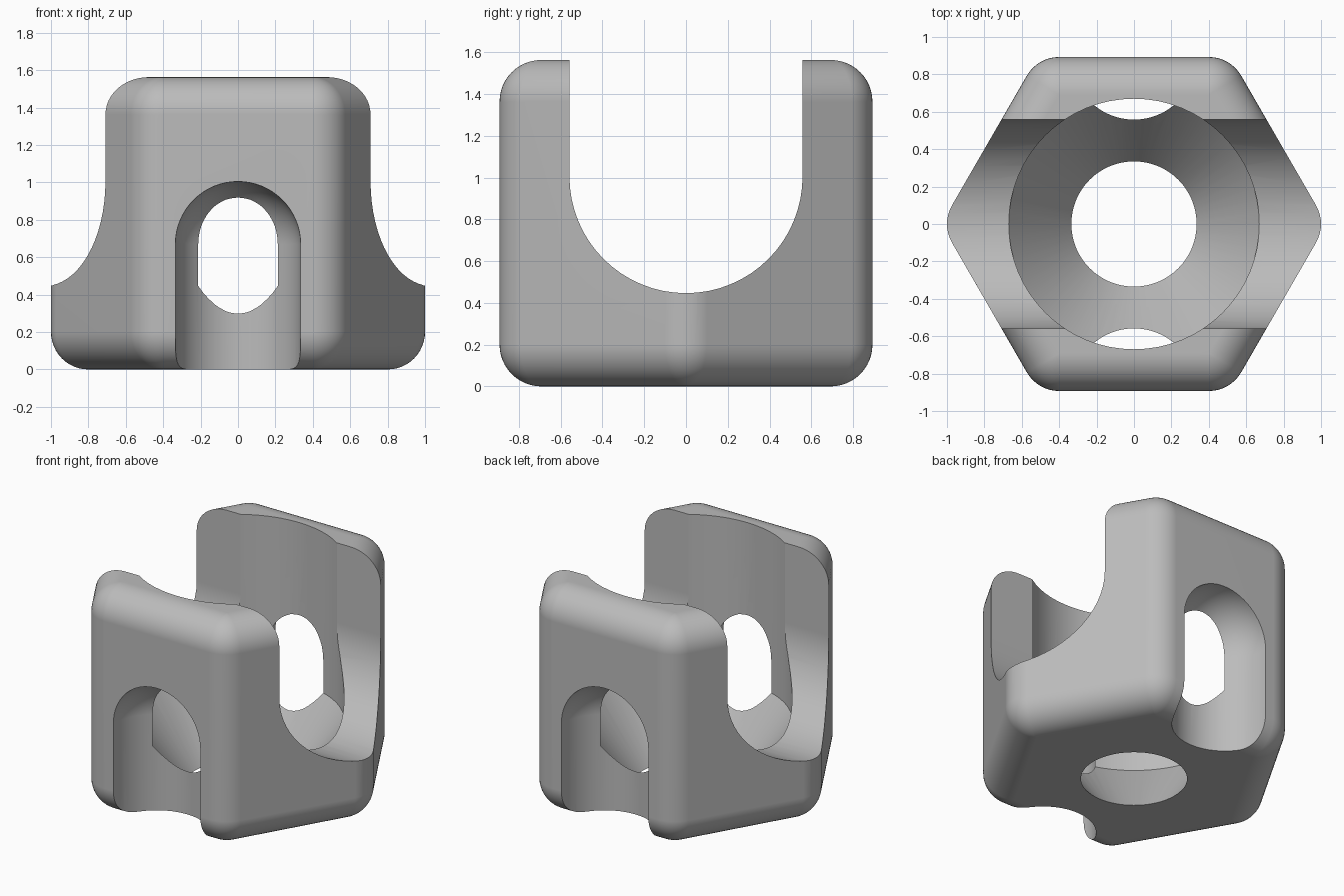
import bpy, bmesh, math
from mathutils import Matrix, Vector

if "Cube" in bpy.data.objects:
    bpy.data.objects.remove(bpy.data.objects["Cube"], do_unlink=True)

F = 0.893            # half width across the flats
HEIGHT = 1.75 * F
FILLET = 0.2
HOLE_R = 0.375 * F   # floor hole and side slots
BORE_R = 0.75 * F
SADDLE_R = 0.625 * F
FLOOR = 0.5 * F      # lowest point of the saddle, top of the cone

grey = bpy.data.materials.new("plain_grey")
grey.use_nodes = True
colour = (0.5, 0.5, 0.5, 1)
grey.diffuse_color = colour
grey.node_tree.nodes["Principled BSDF"].inputs["Base Color"].default_value = colour


def make_object(name, bm):
    bmesh.ops.recalc_face_normals(bm, faces=bm.faces)
    mesh = bpy.data.meshes.new(name)
    bm.to_mesh(mesh)
    bm.free()
    obj = bpy.data.objects.new(name, mesh)
    mesh.materials.append(grey)
    bpy.context.collection.objects.link(obj)
    return obj


def lathe(name, profile, y=0.0, steps=64):
    """Revolve (radius, z) points around a vertical axis at the given y."""
    bm = bmesh.new()
    verts = [bm.verts.new((r, 0, z)) for r, z in profile]
    edges = [bm.edges.new(pair) for pair in zip(verts, verts[1:])]
    bmesh.ops.spin(bm, geom=verts + edges, cent=(0, 0, 0), axis=(0, 0, 1),
                   angle=math.tau, steps=steps)
    bmesh.ops.remove_doubles(bm, verts=bm.verts, dist=1e-5)
    bmesh.ops.translate(bm, verts=bm.verts, vec=(0, y, 0))
    return make_object(name, bm)


# Filleted hexagonal block: hull around a sphere at each inset corner
bm = bmesh.new()
for i in range(6):
    a = math.radians(60 * i)
    for z in (FILLET, HEIGHT - FILLET):
        spot = Vector((0.8 * math.cos(a), 0.8 * math.sin(a), z))
        bmesh.ops.create_uvsphere(bm, u_segments=48, v_segments=24, radius=FILLET,
                                  matrix=Matrix.Translation(spot))
hull = bmesh.ops.convex_hull(bm, input=bm.verts)
inside = {v for v in hull["geom_interior"] + hull["geom_unused"]
          if isinstance(v, bmesh.types.BMVert)}
bmesh.ops.delete(bm, geom=list(inside), context='VERTS')
bmesh.ops.dissolve_limit(bm, angle_limit=0.002, verts=bm.verts, edges=bm.edges)
body = make_object("hexagonal_body", bm)

# Bore with a conical floor and a round floor hole
cutters = [lathe("bore_cutter", [(0, -0.2), (HOLE_R, -0.2), (HOLE_R, 0),
                                 (BORE_R, FLOOR), (BORE_R, 2), (0, 2)])]

# Round-topped slots in the front and back flats
dome = [(HOLE_R * math.cos(t), BORE_R + HOLE_R * math.sin(t))
        for t in (math.pi / 2 * i / 16 for i in range(16))]
slot = [(0, -0.2), (HOLE_R, -0.2)] + dome + [(0, BORE_R + HOLE_R)]
for side in (-1, 1):
    cutters.append(lathe("slot_cutter", slot, y=side * F))

# U-shaped saddle running from side to side
bm = bmesh.new()
arc = [(SADDLE_R * math.cos(t), FLOOR + SADDLE_R + SADDLE_R * math.sin(t))
       for t in (math.pi * (1 + i / 32) for i in range(33))]
outline = [(-SADDLE_R, 2)] + arc + [(SADDLE_R, 2)]
face = bm.faces.new([bm.verts.new((-1.2, y, z)) for y, z in outline])
ext = bmesh.ops.extrude_face_region(bm, geom=[face])
bmesh.ops.translate(bm, vec=(2.4, 0, 0),
                    verts=[g for g in ext["geom"] if isinstance(g, bmesh.types.BMVert)])
cutters.append(make_object("saddle_cutter", bm))

# Cut the block, then discard the cutters
bpy.ops.object.select_all(action='DESELECT')
bpy.context.view_layer.objects.active = body
body.select_set(True)
for cutter in cutters:
    cutter.hide_render = True
    mod = body.modifiers.new("cut", 'BOOLEAN')
    mod.operation = 'DIFFERENCE'
    mod.solver = 'EXACT'
    mod.object = cutter
    bpy.ops.object.modifier_apply(modifier=mod.name)
for cutter in cutters:
    bpy.data.objects.remove(cutter, do_unlink=True)

# Smooth fillets and bores, crisp cut edges
bpy.ops.object.shade_smooth_by_angle(angle=math.radians(30))
weighted = body.modifiers.new("clean_normals", 'WEIGHTED_NORMAL')
weighted.keep_sharp = True
